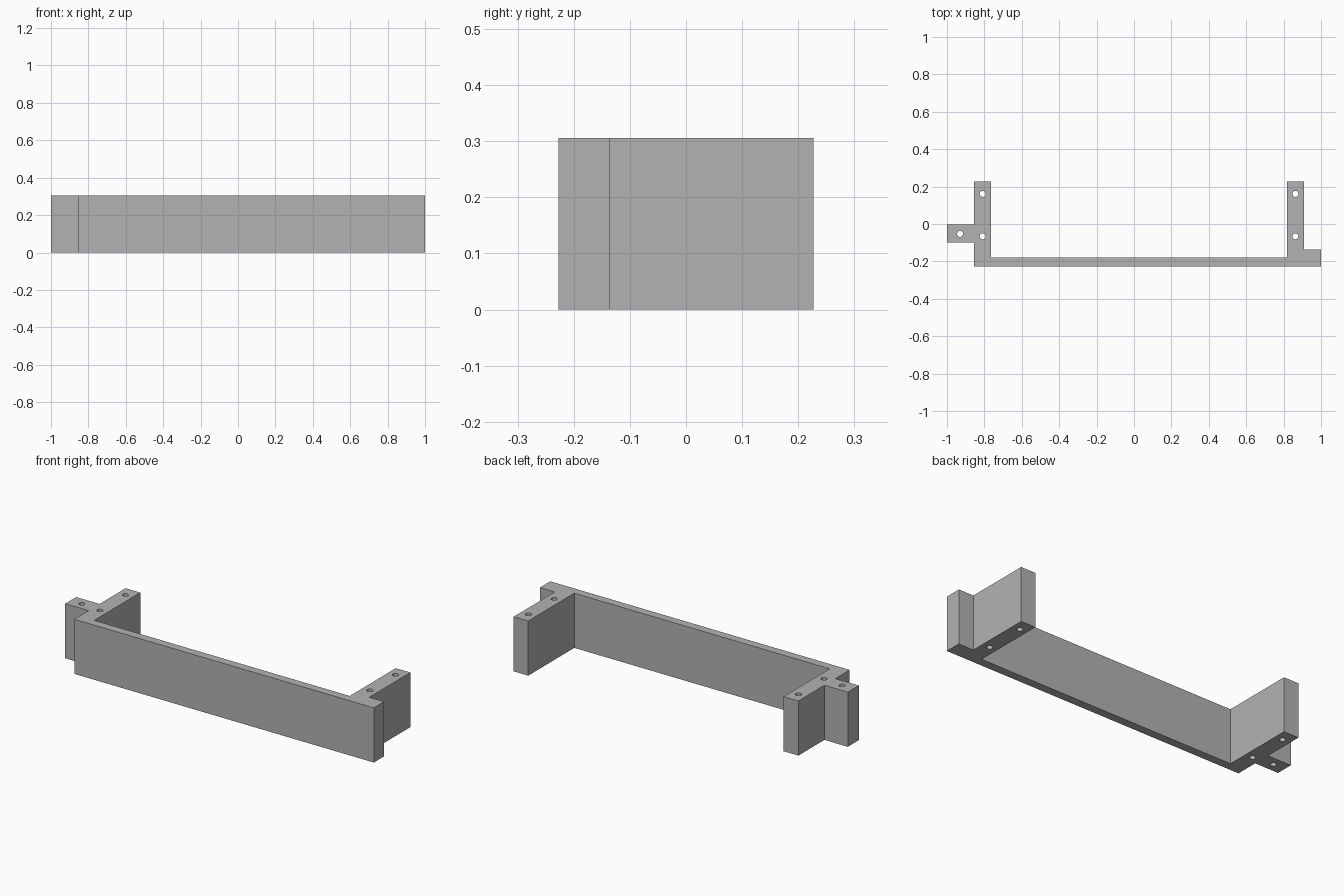
import bpy
import bmesh
from math import cos, sin, tau

cube = bpy.data.objects.get("Cube")
if cube:
    bpy.data.objects.remove(cube, do_unlink=True)

HEIGHT = 0.306
HOLE_RADIUS = 0.016
HOLE_SIDES = 24

# Plan outline: front plate, two rear arms and two side tabs
OUTLINE = [
    (-0.855, -0.227), (1.0, -0.227), (1.0, -0.136), (0.908, -0.136),
    (0.908, 0.227), (0.818, 0.227), (0.818, -0.18), (-0.764, -0.18),
    (-0.764, 0.227), (-0.855, 0.227), (-0.855, -0.003), (-1.0, -0.003),
    (-1.0, -0.1), (-0.855, -0.1),
]

# Screw holes: two in each arm and one in the side tab
HOLES = [(x, y) for x in (-0.809, 0.863) for y in (-0.066, 0.161)]
HOLES.append((-0.93, -0.053))


def add_loop(curve, points):
    spline = curve.splines.new("POLY")
    spline.points.add(len(points) - 1)
    for point, (x, y) in zip(spline.points, points):
        point.co = (x, y, 0, 1)
    spline.use_cyclic_u = True
    spline.use_smooth = False


def circle(cx, cy):
    angles = [tau * i / HOLE_SIDES for i in range(HOLE_SIDES)]
    return [(cx + HOLE_RADIUS * cos(a), cy + HOLE_RADIUS * sin(a)) for a in angles]


# Extruded profile with through holes
profile = bpy.data.curves.new("bracket_profile", "CURVE")
profile.dimensions = "2D"
profile.fill_mode = "BOTH"
profile.extrude = HEIGHT / 2
add_loop(profile, OUTLINE)
for centre in HOLES:
    add_loop(profile, circle(*centre))

bracket = bpy.data.objects.new("mounting_bracket", profile)
bracket.location.z = HEIGHT / 2
bpy.context.collection.objects.link(bracket)
bpy.ops.object.select_all(action="DESELECT")
bpy.context.view_layer.objects.active = bracket
bracket.select_set(True)
bpy.ops.object.convert(target="MESH")
bracket = bpy.context.view_layer.objects.active

# Weld caps to walls and tidy the flat caps
bm = bmesh.new()
bm.from_mesh(bracket.data)
bmesh.ops.remove_doubles(bm, verts=bm.verts, dist=0.0001)
bmesh.ops.recalc_face_normals(bm, faces=bm.faces)
bm.to_mesh(bracket.data)
bm.free()
bpy.ops.object.shade_smooth_by_angle(angle=0.5)

# Plain grey material
grey = bpy.data.materials.new("plain_grey")
grey.use_nodes = True
colour = (0.45, 0.45, 0.45, 1)
grey.diffuse_color = colour
grey.node_tree.nodes["Principled BSDF"].inputs["Base Color"].default_value = colour
bracket.data.materials.clear()
bracket.data.materials.append(grey)
